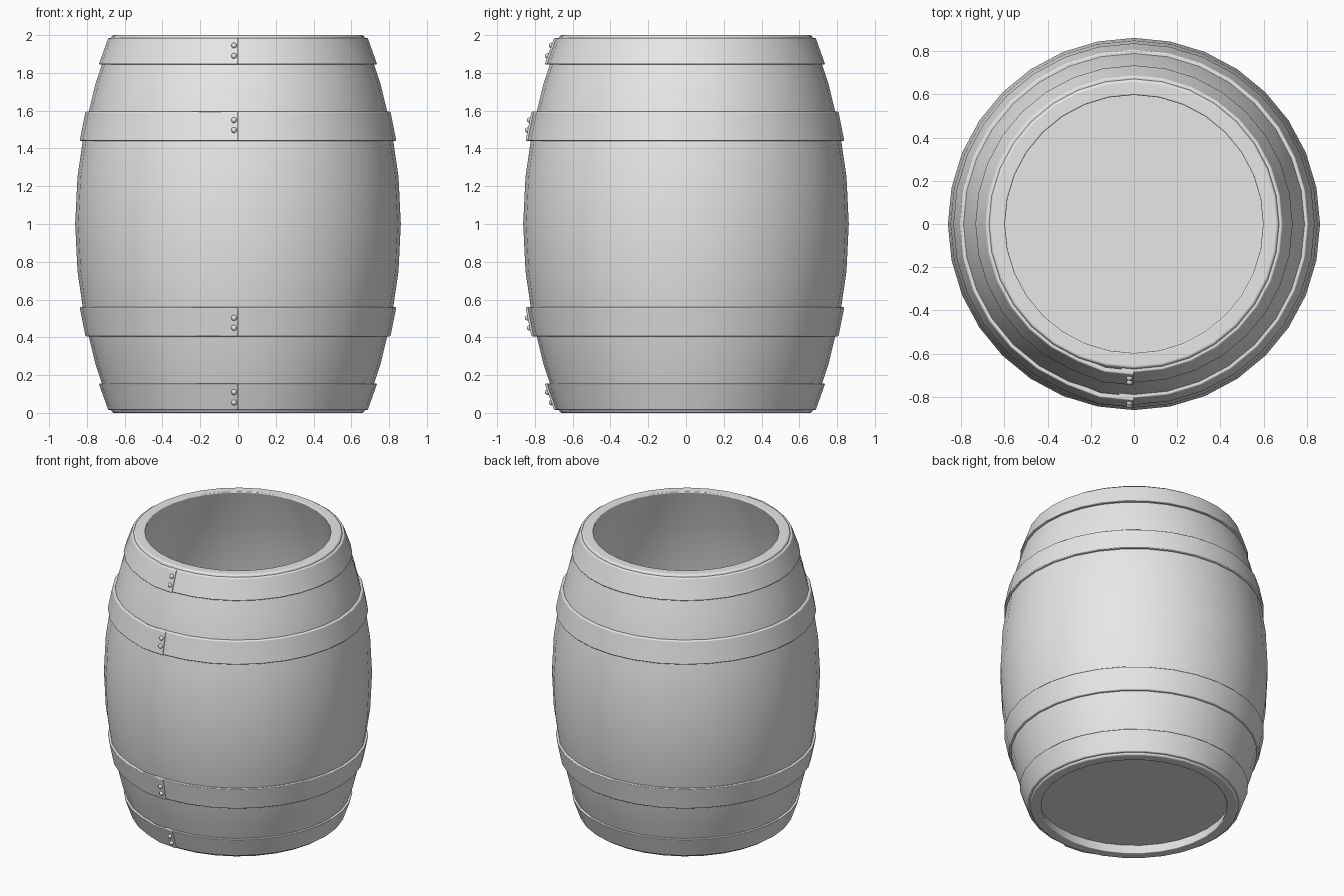
import bpy
import bmesh
from math import sin, cos, pi, radians

if "Cube" in bpy.data.objects:
    bpy.data.objects.remove(bpy.data.objects["Cube"], do_unlink=True)

SIDES = 32
STEP = 2 * pi / SIDES
WALL = 0.072

grey = bpy.data.materials.new("plain_grey")
grey.use_nodes = True
grey.diffuse_color = (0.8, 0.8, 0.8, 1)
grey.node_tree.nodes["Principled BSDF"].inputs["Base Color"].default_value = (0.8, 0.8, 0.8, 1)


def stave_radius(z):
    """Outer radius of the bulging wall at height z."""
    return 0.862 - 0.195 * (z - 1) ** 2


def sweep(name, sections, closed, bevel):
    """Skin a list of closed cross-sections given as (radius, angle, z)."""
    bm = bmesh.new()
    loops = [[bm.verts.new((r * cos(a), r * sin(a), z)) for r, a, z in s] for s in sections]
    count = len(loops[0])
    pairs = list(zip(loops, loops[1:]))
    if closed:
        pairs.append((loops[-1], loops[0]))
    else:
        bm.faces.new(loops[0])
        bm.faces.new(loops[-1])
    for here, there in pairs:
        for i in range(count):
            j = (i + 1) % count
            bm.faces.new((here[i], here[j], there[j], there[i]))
    bmesh.ops.recalc_face_normals(bm, faces=bm.faces)
    for face in bm.faces:
        face.smooth = True
    mesh = bpy.data.meshes.new(name)
    bm.to_mesh(mesh)
    bm.free()
    mesh.materials.append(grey)
    obj = bpy.data.objects.new(name, mesh)
    bpy.context.collection.objects.link(obj)
    mod = obj.modifiers.new("soft_edges", "BEVEL")
    mod.width = bevel
    mod.segments = 3
    mod.limit_method = "ANGLE"
    mod.angle_limit = radians(40)
    mod.harden_normals = True
    return obj


# Hollow wall, open at both ends
heights = [i / 4 for i in range(9)]
wall = [(stave_radius(z), z) for z in heights]
wall += [(stave_radius(z) - WALL, z) for z in reversed(heights)]
sweep("barrel_wall", [[(r, i * STEP, z) for r, z in wall] for i in range(SIDES)], True, 0.01)

# Recessed floor
bpy.ops.mesh.primitive_cylinder_add(vertices=SIDES, radius=0.62, depth=0.05, location=(0, 0, 0.095))
floor = bpy.context.object
floor.name = "barrel_floor"
floor.data.materials.append(grey)
bpy.ops.object.shade_smooth_by_angle(angle=radians(30))


# Strap hoops whose lifted end overlaps the start at the front
LIFT = 0.012
THICK = 0.014


def hoop(name, z_wide, z_narrow, rivet_heights):
    sections = []
    angles = [-pi / 2 - 0.09] + [-pi / 2 + i * STEP for i in range(SIDES + 1)]
    for k, a in enumerate(angles):
        lift = LIFT if k >= SIDES else 0
        sections.append([(stave_radius(z) + off + lift, a, z) for z, off in
                         ((z_wide, -0.01), (z_wide, THICK), (z_narrow, THICK), (z_narrow, -0.01))])
    sweep(name, sections, False, 0.007)
    # Rivets beside the seam
    for n, z in enumerate(rivet_heights):
        y = -(stave_radius(z) + THICK + LIFT)
        bpy.ops.mesh.primitive_uv_sphere_add(segments=12, ring_count=8, radius=0.015,
                                             location=(-0.021, y + 0.002, z))
        rivet = bpy.context.object
        rivet.name = f"{name}_rivet_{n + 1}"
        rivet.data.materials.append(grey)
        bpy.ops.object.shade_smooth()


for place, wide, narrow, rivets in (("end", 1.845, 1.985, (1.945, 1.89)),
                                    ("middle", 1.44, 1.595, (1.55, 1.497))):
    hoop(f"upper_{place}_hoop", wide, narrow, rivets)
    hoop(f"lower_{place}_hoop", 2 - wide, 2 - narrow, [2 - z for z in rivets])
